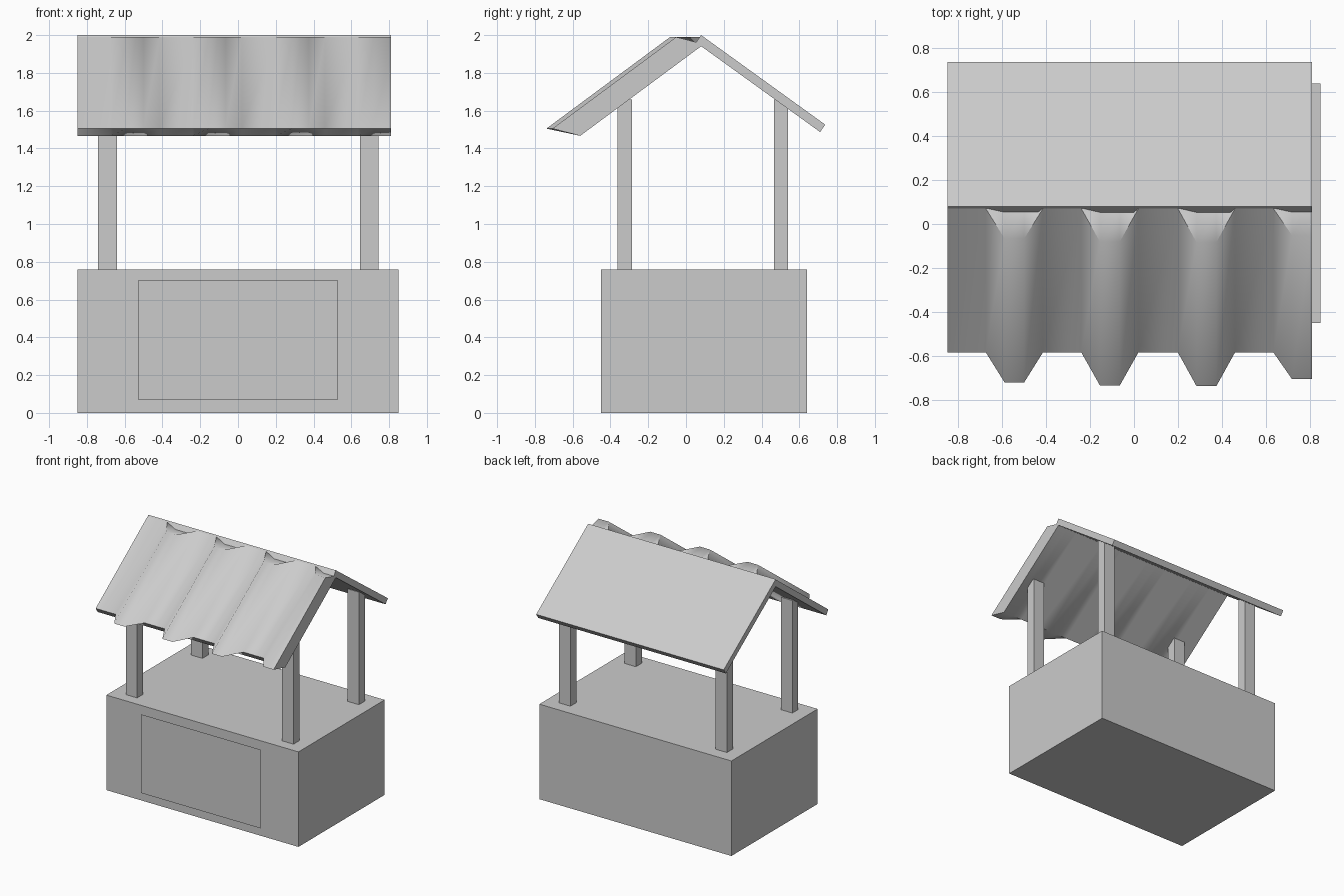
import bpy, bmesh
from math import radians

if "Cube" in bpy.data.objects:
    bpy.data.objects.remove(bpy.data.objects["Cube"])


def finish(name, bm):
    bmesh.ops.recalc_face_normals(bm, faces=bm.faces)
    me = bpy.data.meshes.new(name)
    bm.to_mesh(me)
    bm.free()
    ob = bpy.data.objects.new(name, me)
    bpy.context.collection.objects.link(ob)
    return ob


def box(name, x, y, z):
    bm = bmesh.new()
    bmesh.ops.create_cube(bm, size=1)
    for v in bm.verts:
        for i, (lo, hi) in enumerate((x, y, z)):
            v.co[i] = hi if v.co[i] > 0 else lo
    return finish(name, bm)


def roof_slab(name, section, stations):
    """Sweep a (y, z) quad along x; the first two points shift in -y by each station's rise."""
    bm = bmesh.new()
    rings = [[bm.verts.new((x, y - (rise if i < 2 else 0), z))
              for i, (y, z) in enumerate(section)] for x, rise in stations]
    for a, b in zip(rings, rings[1:]):
        for i in range(4):
            j = (i + 1) % 4
            bm.faces.new((a[i], a[j], b[j], b[i]))
    bm.faces.new(rings[0])
    bm.faces.new(rings[-1])
    return finish(name, bm)


# Counter body
box("counter", (-0.85, 0.85), (-0.45, 0.64), (0, 0.76))

# Flat panel floating just in front of the counter
bm = bmesh.new()
bm.faces.new([bm.verts.new((x, -0.47, z)) for x, z in
              ((-0.53, 0.07), (0.53, 0.07), (0.53, 0.70), (-0.53, 0.70))])
panel = bpy.data.meshes.new("front_panel")
bm.to_mesh(panel)
bm.free()
bpy.context.collection.objects.link(bpy.data.objects.new("front_panel", panel))

# Four posts
for side, cx in (("left", -0.69), ("right", 0.695)):
    for end, y in (("front", (-0.362, -0.287)), ("back", (0.465, 0.54))):
        box(f"{end}_{side}_post", (cx - 0.05, cx + 0.05), y, (0.76, 1.66))

# Plain back roof slope
roof_slab("back_roof", [(0.08, 2.0), (0.737, 1.526), (0.71, 1.487), (0.053, 1.961)],
          [(-0.85, 0), (0.81, 0)])

# Corrugated front roof slope: flat underside, raised ribs on top
stations = [(-0.85, 0)]
for x, rise in ((-0.675, 0.136), (-0.24, 0.151), (0.20, 0.154), (0.635, 0.122)):
    stations += [(x, 0), (x + 0.085, rise), (x + 0.175, rise)]
    if x < 0.6:
        stations.append((x + 0.26, 0))
front = roof_slab("front_roof", [(-0.585, 1.505), (0.07, 1.99), (0.095, 1.952), (-0.56, 1.467)],
                  stations)
bpy.context.view_layer.objects.active = front
front.select_set(True)
bpy.ops.object.shade_smooth_by_angle(angle=radians(55))
